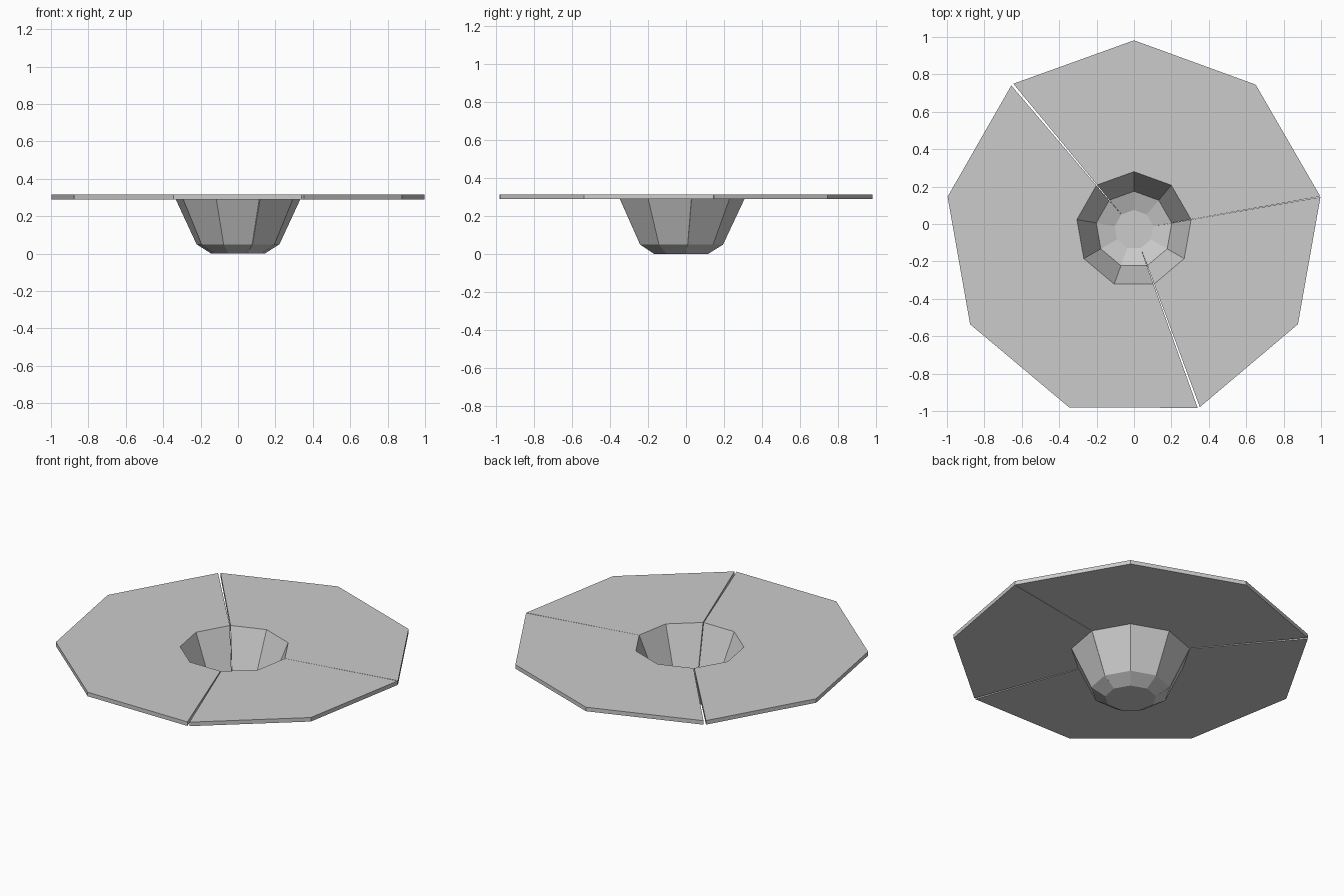
import bpy, bmesh, math

if "Cube" in bpy.data.objects:
    bpy.data.objects.remove(bpy.data.objects["Cube"])

grey = bpy.data.materials.new("plain grey")
grey.diffuse_color = (0.6, 0.6, 0.6, 1)
grey.use_nodes = True
grey.node_tree.nodes["Principled BSDF"].inputs["Base Color"].default_value = grey.diffuse_color

CENTRE_Y = -0.03
# Closed shell section (radius, height): floor top, bowl inside, rim, bowl outside, underside
PROFILE = [(0, 0.025), (0.105, 0.025), (0.205, 0.06), (0.31, 0.315), (1.012, 0.315),
           (1.012, 0.29), (0.338, 0.29), (0.225, 0.05), (0.145, 0), (0, 0)]


def dish_section(name, start, sides, gap_start, gap_end):
    """Sweep the section over some of the nine sides, leaving thin slits at both ends."""
    bm = bmesh.new()
    rings = []
    for i in range(sides + 1):
        ring = []
        for r, z in PROFILE:
            a = math.radians(start + 40 * i)
            if r > 0.15:
                a += gap_start if i == 0 else -gap_end if i == sides else 0
            ring.append(bm.verts.new((r * math.cos(a), r * math.sin(a) + CENTRE_Y, z)))
        rings.append(ring)
    for a, b in zip(rings, rings[1:]):
        for k in range(len(PROFILE) - 1):
            bm.faces.new((a[k], a[k + 1], b[k + 1], b[k]))
    bm.faces.new(rings[0])
    bm.faces.new(rings[-1][::-1])
    bmesh.ops.remove_doubles(bm, verts=bm.verts, dist=1e-5)
    bmesh.ops.recalc_face_normals(bm, faces=bm.faces)
    mesh = bpy.data.meshes.new(name)
    bm.to_mesh(mesh)
    bm.free()
    mesh.materials.append(grey)
    bpy.context.collection.objects.link(bpy.data.objects.new(name, mesh))


# Three sections around the nine-sided dish, parted by two wide slits and a hairline one
dish_section("left_dish_section", 130, 4, 0.007, 0.006)
dish_section("right_dish_section", 290, 2, 0.006, 0.0015)
dish_section("back_dish_section", 10, 3, 0.0015, 0.007)
